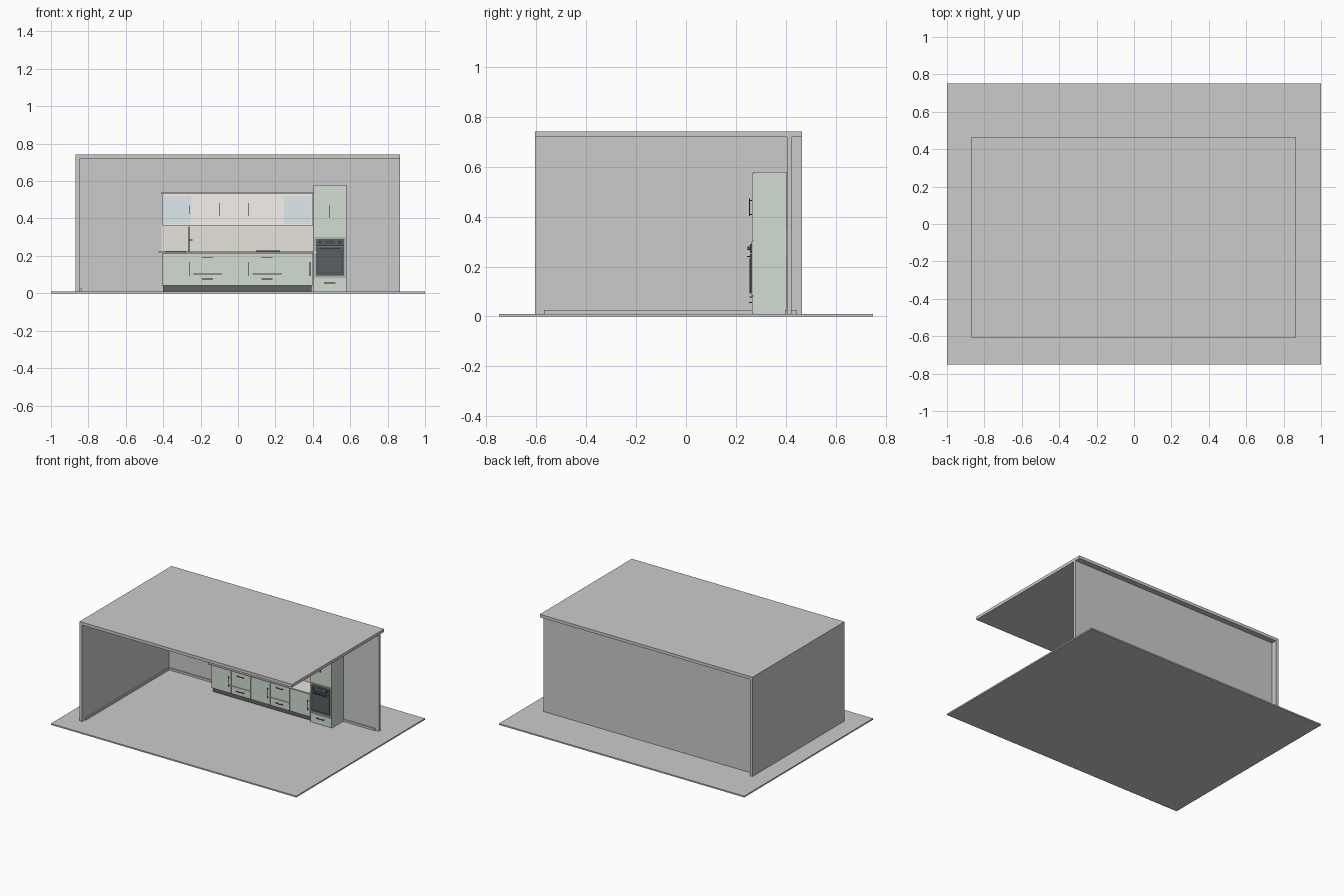
import bpy, bmesh, math
from mathutils import Vector

if "Cube" in bpy.data.objects:
    bpy.data.objects.remove(bpy.data.objects["Cube"])


def material(name, r, g, b):
    m = bpy.data.materials.new(name)
    m.diffuse_color = (r, g, b, 1)
    m.use_nodes = True
    m.node_tree.nodes["Principled BSDF"].inputs["Base Color"].default_value = m.diffuse_color
    return m


SAGE = material("sage_paint", 0.64, 0.73, 0.65)
CREAM = material("cream_paint", 0.93, 0.88, 0.83)
GLASS = material("pale_glass", 0.74, 0.83, 0.86)
SPLASH = material("splash_stone", 0.80, 0.76, 0.71)
DARK = material("dark_metal", 0.07, 0.075, 0.08)
PLINTH = material("plinth_grey", 0.12, 0.125, 0.12)
OVEN = material("oven_glass", 0.10, 0.115, 0.125)
STEEL = material("steel", 0.45, 0.46, 0.47)


def boxes(name, items, mat=None):
    """One object from boxes given as (x0, x1, y0, y1, z0, z1)."""
    bm = bmesh.new()
    for x0, x1, y0, y1, z0, z1 in items:
        geo = bmesh.ops.create_cube(bm, size=1)
        for v in geo["verts"]:
            v.co = Vector((x0 if v.co.x < 0 else x1,
                           y0 if v.co.y < 0 else y1,
                           z0 if v.co.z < 0 else z1))
    me = bpy.data.meshes.new(name)
    bm.to_mesh(me)
    bm.free()
    ob = bpy.data.objects.new(name, me)
    bpy.context.collection.objects.link(ob)
    if mat:
        me.materials.append(mat)
    return ob


def carcass(name, x0, x1, y0, y1, z0, z1, mat, top=True, shelf=True, t=0.004):
    """Open-fronted cabinet body made of panels."""
    p = [(x0, x0 + t, y0, y1, z0, z1), (x1 - t, x1, y0, y1, z0, z1),
         (x0 + t, x1 - t, y0, y1, z0, z0 + t), (x0 + t, x1 - t, y1 - t, y1, z0 + t, z1)]
    if top:
        p.append((x0 + t, x1 - t, y0, y1 - t, z1 - t, z1))
    if shelf:
        zm = (z0 + z1) / 2
        p.append((x0 + t, x1 - t, y0 + 0.01, y1 - t, zm, zm + t))
    return boxes(name, p, mat)


def ring_xz(x0, x1, y0, y1, z0, z1, w):
    return [(x0, x0 + w, y0, y1, z0, z1), (x1 - w, x1, y0, y1, z0, z1),
            (x0 + w, x1 - w, y0, y1, z0, z0 + w), (x0 + w, x1 - w, y0, y1, z1 - w, z1)]


def handle(name, x, z, length, face, vertical=True, out=0.012):
    """Bar handle on two short posts."""
    h, r = length / 2, 0.002
    y = face - out
    if vertical:
        items = [(x - r, x + r, y, y + 2 * r, z - h, z + h)]
        items += [(x - r, x + r, y + 2 * r, face, z + s - r, z + s + r) for s in (-h * .8, h * .8)]
    else:
        items = [(x - h, x + h, y, y + 2 * r, z - r, z + r)]
        items += [(x + s - r, x + s + r, y + 2 * r, face, z - r, z + r) for s in (-h * .8, h * .8)]
    return boxes(name, items, DARK)


# room shell
boxes("floor", [(-1, 1, -0.75, 0.75, 0, 0.01)])
boxes("ceiling", [(-0.868, 0.866, -0.606, 0.465, 0.72, 0.742)])
boxes("left_wall", [(-0.868, -0.846, -0.606, 0.465, 0.01, 0.72)])
boxes("back_wall", [(-0.846, 0.866, 0.404, 0.424, 0.01, 0.72)])
boxes("left_baseboard", [(-0.846, -0.838, -0.57, 0.444, 0.01, 0.025)])
boxes("back_baseboard", [(-0.838, -0.404, 0.396, 0.404, 0.01, 0.025),
                         (0.58, 0.84, 0.396, 0.404, 0.01, 0.025)])

BAYS = [-0.404, -0.243, -0.083, 0.075, 0.236, 0.402]
BACK, BODY, FACE = 0.403, 0.273, 0.267
G = 0.0012

# base cabinets
boxes("plinth", [(-0.402, 0.392, 0.285, 0.40, 0.01, 0.043)], PLINTH)
for i in range(5):
    a, b = BAYS[i], BAYS[i + 1]
    carcass(f"base_body_{i}", a, b, BODY, BACK, 0.043, 0.215, SAGE, top=False, shelf=i > 0)
    if i in (1, 3):
        for k, (z0, z1, hz) in enumerate(((0.045, 0.102, 0.077), (0.105, 0.214, 0.19))):
            boxes(f"drawer_{i}_{k}", [(a + G, b - G, FACE, BODY, z0, z1)], SAGE)
            handle(f"drawer_handle_{i}_{k}", (a + b) / 2, hz, 0.06, FACE, False)
    else:
        boxes(f"base_door_{i}", [(a + G, b - G, FACE, BODY, 0.045, 0.214)], SAGE)
        handle(f"base_handle_{i}", b - 0.017, 0.13, 0.075, FACE)

# countertop with sink opening
sx0, sx1, sy0, sy1 = -0.388, -0.278, 0.295, 0.375
cx0, cx1, cy0, cy1 = -0.426, 0.402, 0.257, BACK
boxes("countertop", [(cx0, sx0, cy0, cy1, 0.215, 0.223), (sx1, cx1, cy0, cy1, 0.215, 0.223),
                     (sx0, sx1, cy0, sy0, 0.215, 0.223), (sx0, sx1, sy1, cy1, 0.215, 0.223),
                     (cx1, 0.42, cy0, FACE, 0.215, 0.223)], SPLASH)
t = 0.003
boxes("sink", [(sx0, sx0 + t, sy0, sy1, 0.17, 0.225), (sx1 - t, sx1, sy0, sy1, 0.17, 0.225),
               (sx0, sx1, sy0, sy0 + t, 0.17, 0.225), (sx0, sx1, sy1 - t, sy1, 0.17, 0.225),
               (sx0, sx1, sy0, sy1, 0.167, 0.17)], STEEL)
boxes("hob", [(0.095, 0.225, 0.285, 0.375, 0.223, 0.228)], DARK)
boxes("backsplash", [(-0.41, 0.402, 0.399, 0.404, 0.223, 0.363)], SPLASH)

# gooseneck tap
cu = bpy.data.curves.new("tap", "CURVE")
cu.dimensions = "3D"
cu.bevel_depth, cu.bevel_resolution, cu.use_fill_caps = 0.003, 2, True
pts = [(-0.262, 0.38, 0.223), (-0.262, 0.38, 0.327)]
pts += [(-0.262, 0.355 + 0.025 * math.cos(u * math.pi / 8), 0.33 + 0.025 * math.sin(u * math.pi / 8))
        for u in range(9)] + [(-0.262, 0.33, 0.30)]
sp = cu.splines.new("POLY")
sp.points.add(len(pts) - 1)
for p, c in zip(sp.points, pts):
    p.co = (*c, 1)
cu.materials.append(DARK)
bpy.context.collection.objects.link(bpy.data.objects.new("tap", cu))
boxes("tap_lever", [(-0.262, -0.242, 0.378, 0.382, 0.283, 0.287)], DARK)

# wall cabinets, glass doors at both ends
UB, UF = 0.321, 0.315
for i in range(5):
    a, b = BAYS[i], BAYS[i + 1]
    carcass(f"wall_body_{i}", a, b, UB, BACK, 0.363, 0.53, CREAM)
    d = (a + G, b - G, UF, UB, 0.365, 0.529)
    if i in (0, 4):
        boxes(f"glass_frame_{i}", ring_xz(*d, 0.008), CREAM)
        boxes(f"glass_pane_{i}", [(a + 0.009, b - 0.009, UF + 0.002, UF + 0.004, 0.373, 0.521)], GLASS)
    else:
        boxes(f"wall_door_{i}", [d], CREAM)
    if i < 3:
        handle(f"wall_handle_{i}", b - 0.017, 0.447, 0.045 if i == 0 else 0.07, UF)
boxes("cornice", [(-0.412, 0.403, 0.308, BACK, 0.53, 0.54)], SPLASH)

# tall oven unit
X0, X1 = 0.404, 0.579
boxes("tall_body", [(X0, X1, BODY - 0.004, BACK, 0.01, 0.58)], SAGE)
TF = 0.264
boxes("tall_door", [(X0 + G, X1 - G, TF, 0.269, 0.304, 0.572)], SAGE)
handle("tall_handle", 0.491, 0.437, 0.07, TF)
boxes("tall_drawer", [(X0 + G, X1 - G, TF, 0.269, 0.012, 0.08)], SAGE)
handle("tall_drawer_handle", 0.491, 0.055, 0.06, TF, False)
boxes("oven_frame", ring_xz(0.406, 0.577, 0.263, 0.269, 0.083, 0.301, 0.01), STEEL)
boxes("oven_door", [(0.416, 0.567, 0.257, 0.269, 0.095, 0.25)], OVEN)
boxes("oven_window", ring_xz(0.425, 0.558, 0.255, 0.257, 0.107, 0.232, 0.004), DARK)
boxes("oven_panel", [(0.416, 0.567, 0.257, 0.269, 0.254, 0.291)], OVEN)
boxes("oven_display", [(0.468, 0.515, 0.255, 0.257, 0.265, 0.281)], DARK)
handle("oven_handle", 0.491, 0.241, 0.11, 0.257, False)
for k, x in enumerate((0.44, 0.543)):
    bpy.ops.mesh.primitive_cylinder_add(vertices=16, radius=0.007, depth=0.01,
                                        location=(x, 0.252, 0.273), rotation=(math.pi / 2, 0, 0))
    ob = bpy.context.object
    ob.name = f"oven_knob_{k}"
    ob.data.materials.append(DARK)
    bpy.ops.object.shade_smooth_by_angle()
